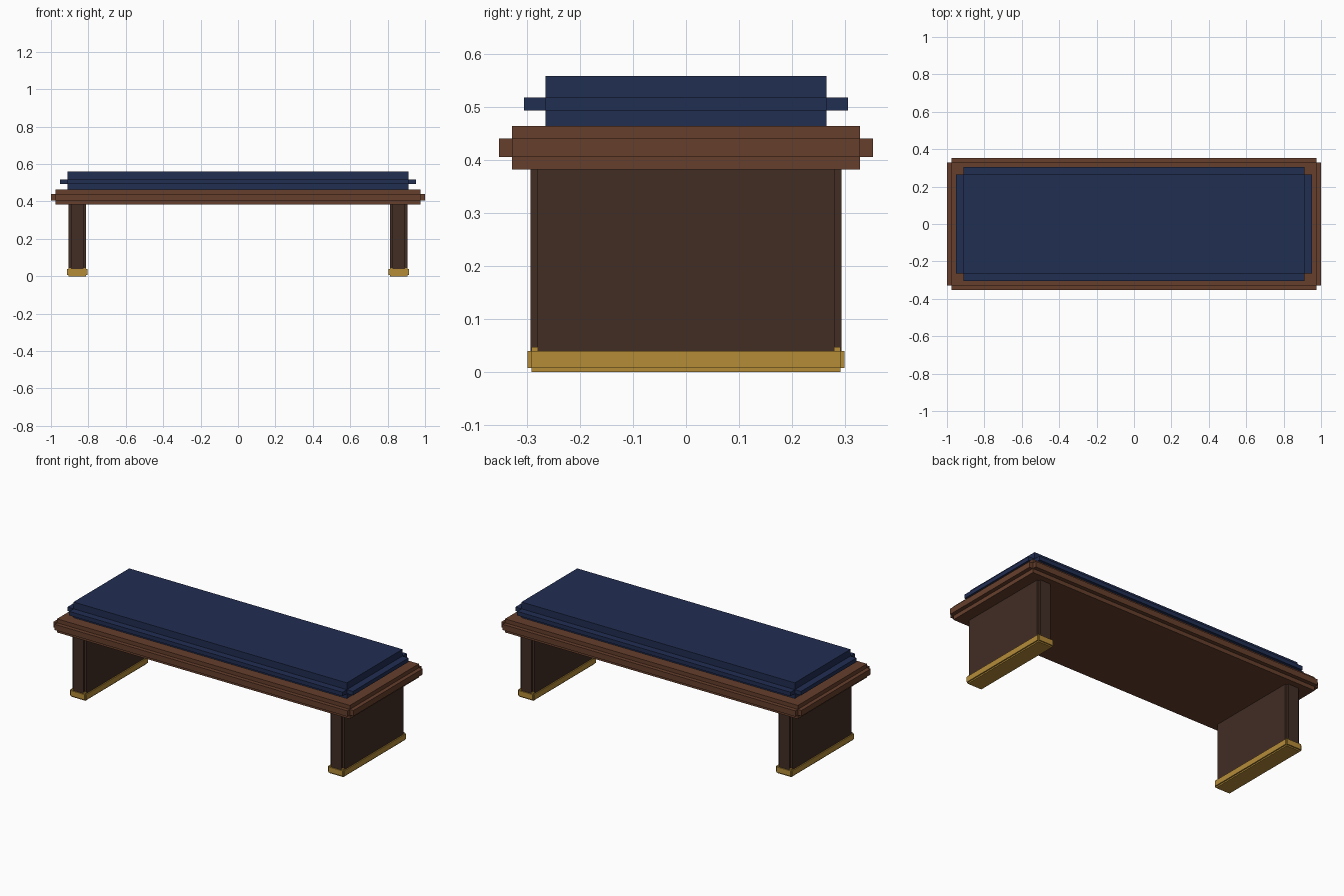
import bpy, bmesh
from mathutils import Vector

if "Cube" in bpy.data.objects:
    bpy.data.objects.remove(bpy.data.objects["Cube"])


def material(name, rgb):
    mat = bpy.data.materials.new(name)
    lin = [(c / 255 / 12.92) if c < 10 else ((c / 255 + 0.055) / 1.055) ** 2.4 for c in rgb]
    mat.diffuse_color = (*lin, 1.0)
    mat.use_nodes = True
    mat.node_tree.nodes["Principled BSDF"].inputs["Base Color"].default_value = mat.diffuse_color
    return mat


navy = material("navy fabric", (33, 46, 82))
wood = material("walnut wood", (102, 63, 44))
dark = material("dark wood", (66, 45, 36))
brass = material("brass", (181, 140, 57))


def stepped_box(name, centre, half, step, mat):
    """Core box with all six faces pushed out, leaving notched edges."""
    bm = bmesh.new()
    bmesh.ops.create_cube(bm, size=2)
    for v in bm.verts:
        v.co = Vector(c + s * (h - step) for c, s, h in zip(centre, v.co, half))
    bm.normal_update()
    faces = bmesh.ops.extrude_discrete_faces(bm, faces=bm.faces[:])["faces"]
    for f in faces:
        f.normal_update()
        bmesh.ops.translate(bm, verts=f.verts[:], vec=f.normal * step)
    bmesh.ops.recalc_face_normals(bm, faces=bm.faces[:])
    mesh = bpy.data.meshes.new(name)
    bm.to_mesh(mesh)
    bm.free()
    mesh.materials.append(mat)
    obj = bpy.data.objects.new(name, mesh)
    bpy.context.collection.objects.link(obj)
    return obj


# Cushion, slightly sunk into the seat board
stepped_box("cushion", (0, 0, 0.506), (0.952, 0.306, 0.053), 0.041, navy)

# Seat board
stepped_box("seat_board", (0, 0, 0.4235), (1.0, 0.3525, 0.041), 0.0238, wood)

# Panel legs with brass feet, one at each end
for side, sx in (("left", -1), ("right", 1)):
    x = sx * 0.86
    stepped_box(side + "_leg", (x, 0, 0.207), (0.0475, 0.2935, 0.2), 0.0135, dark)
    stepped_box(side + "_foot", (x, 0, 0.0238), (0.0542, 0.2995, 0.0238), 0.0075, brass)
